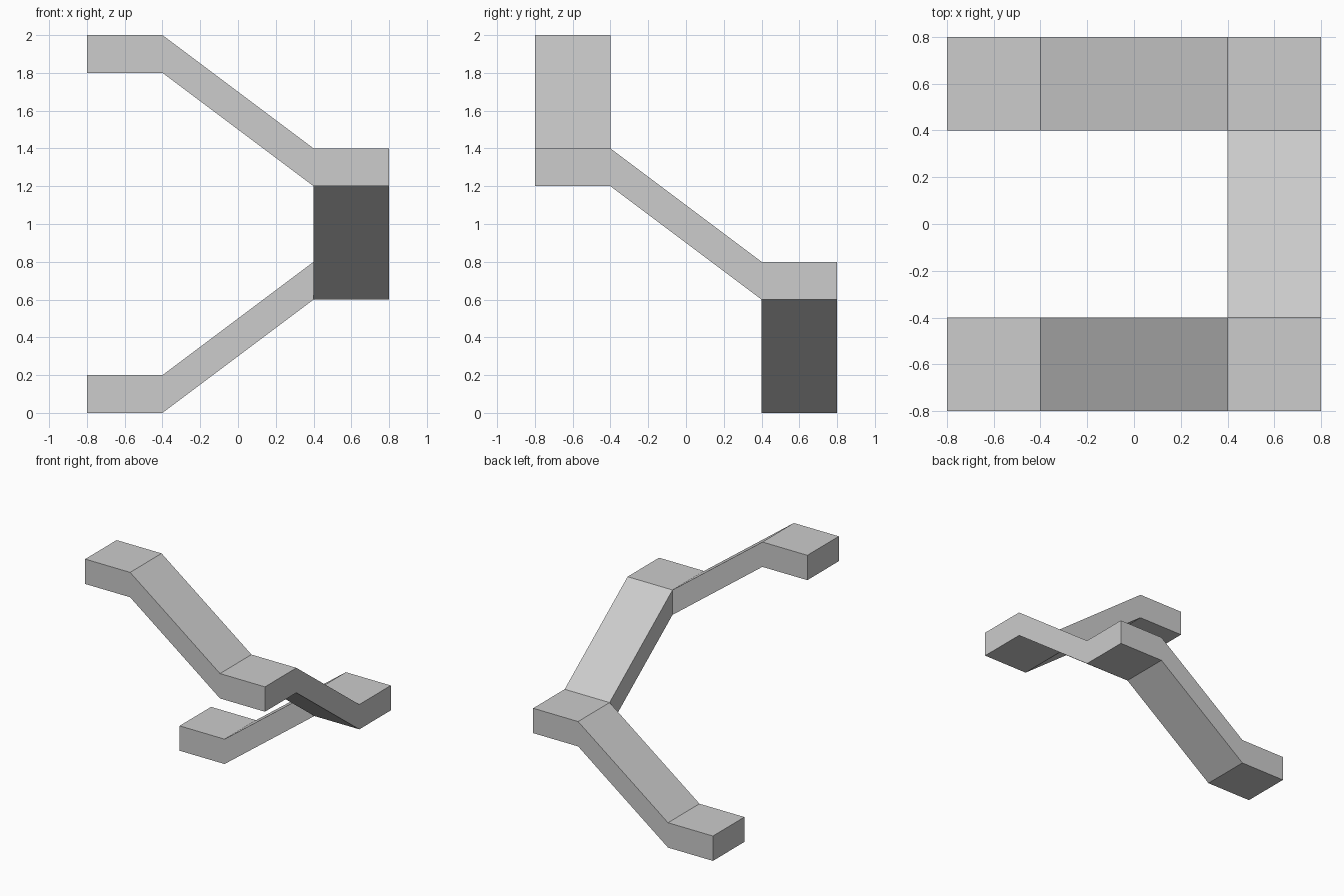
import bpy
import bmesh
from mathutils import Vector

if "Cube" in bpy.data.objects:
    bpy.data.objects.remove(bpy.data.objects["Cube"])

grey = bpy.data.materials.new("light grey")
grey.diffuse_color = (0.604, 0.604, 0.604, 1)
grey.use_nodes = True
grey.node_tree.nodes["Principled BSDF"].inputs["Base Color"].default_value = grey.diffuse_color

THICK, HALF = 0.2, 0.2  # slab thickness and half of the path width

# Centres of the landings with their underside heights, from top to bottom
landings = [Vector((-0.6, -0.6, 1.8)), Vector((0.6, -0.6, 1.2)),
            Vector((0.6, 0.6, 0.6)), Vector((-0.6, 0.6, 0.0))]

bm = bmesh.new()


def slab(loop):
    """Top and bottom faces of one slab; the sides are bridged later."""
    bottom = [bm.verts.new(p) for p in loop]
    top = [bm.verts.new(p + Vector((0, 0, THICK))) for p in loop]
    bm.faces.new(bottom[::-1])
    bm.faces.new(top)
    for i in range(4):
        j = (i + 1) % 4
        bm.faces.new((bottom[i], bottom[j], top[j], top[i]))


# Level square landings
for c in landings:
    slab([c + Vector((x * HALF, y * HALF, 0))
          for x, y in ((-1, -1), (1, -1), (1, 1), (-1, 1))])

# Sloping ramps from each landing edge to the next
for a, b in zip(landings, landings[1:]):
    run = Vector((b.x - a.x, b.y - a.y, 0)).normalized() * HALF
    side = Vector((-run.y, run.x, 0))
    start, end = a + run, b - run
    slab([start - side, end - side, end + side, start + side])

# Weld the shared edges and drop the hidden end faces where parts meet
bmesh.ops.remove_doubles(bm, verts=bm.verts[:], dist=0.0001)
seen = {}
for f in bm.faces:
    c = f.calc_center_median()
    seen.setdefault(tuple(round(v, 3) + 0.0 for v in c), []).append(f)
inner = [f for group in seen.values() if len(group) > 1 for f in group]
inner += [f for f in bm.faces if f not in inner
          and all(len(e.link_faces) > 2 for e in f.edges)]
bmesh.ops.delete(bm, geom=inner, context='FACES_ONLY')
bmesh.ops.recalc_face_normals(bm, faces=bm.faces[:])

mesh = bpy.data.meshes.new("descending_walkway")
bm.to_mesh(mesh)
bm.free()
mesh.materials.append(grey)
bpy.context.collection.objects.link(bpy.data.objects.new("descending_walkway", mesh))
